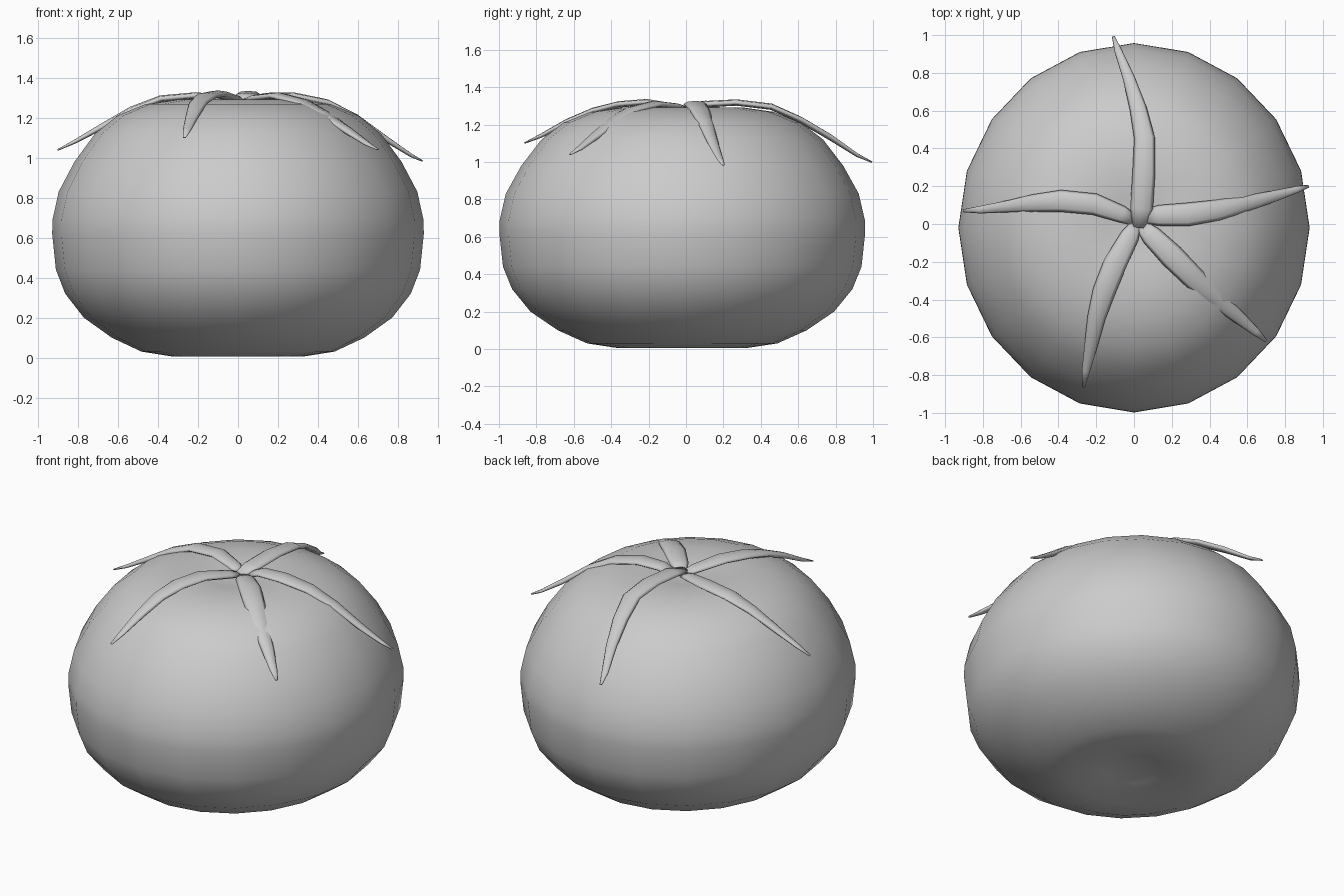
import bpy, bmesh, math
from mathutils import Vector


def mesh_object(name, rings, poles):
    """Skin closed rings of points, closing each end with a pole point."""
    bm = bmesh.new()
    loops = [[bm.verts.new(p) for p in ring] for ring in rings]
    n = len(loops[0])
    for a, b in zip(loops, loops[1:]):
        for i in range(n):
            j = (i + 1) % n
            bm.faces.new((a[i], a[j], b[j], b[i]))
    for loop, pole in ((loops[0], poles[0]), (loops[-1], poles[1])):
        v = bm.verts.new(pole)
        for i in range(n):
            bm.faces.new((loop[i], loop[(i + 1) % n], v))
    bmesh.ops.recalc_face_normals(bm, faces=bm.faces)
    me = bpy.data.meshes.new(name)
    bm.to_mesh(me)
    bm.free()
    for p in me.polygons:
        p.use_smooth = True
    ob = bpy.data.objects.new(name, me)
    bpy.context.collection.objects.link(ob)
    return ob


# Fruit: squashed 20-sided lathe with dimples at both ends
profile = [(0.17, 0.045), (0.35, 0.005), (0.52, 0.03), (0.68, 0.10),
           (0.83, 0.20), (0.93, 0.32), (0.98, 0.44), (1.0, 0.62),
           (0.998, 0.69), (0.965, 0.83), (0.88, 0.98), (0.77, 1.12),
           (0.65, 1.21), (0.50, 1.268), (0.33, 1.292), (0.17, 1.28)]
SIDES = 20
rings = [[(0.93 * r * math.cos(2 * math.pi * i / SIDES),
           0.978 * r * math.sin(2 * math.pi * i / SIDES) - 0.02, z)
          for i in range(SIDES)] for r, z in profile]
mesh_object("fruit", rings, [(0, -0.02, 0.07), (0, -0.02, 1.255)])


def sepal(name, path):
    """Flattened tapering leaf; path holds x, y, z of the top and half width."""
    pts = [Vector(p[:3]) for p in path]
    rings = []
    for i, p in enumerate(pts):
        t = (pts[min(i + 1, len(pts) - 1)] - pts[max(i - 1, 0)]).normalized()
        side = t.cross(Vector((0, 0, 1))).normalized()
        up = side.cross(t)
        w = path[i][3]
        h = min(0.017, w * 0.5)
        rings.append([p - up * h + side * w * math.cos(a) + up * h * math.sin(a)
                      for a in (k * math.pi / 4 for k in range(8))])
    centre = [sum(r, Vector()) / 8 for r in (rings[0], rings[-1])]
    mesh_object(name, rings, centre)


# Five sepals radiating from the top
sepal("sepal_back", [
    (0.025, -0.02, 1.305, .035), (0.04, 0.08, 1.325, .06), (0.052, 0.27, 1.335, .06),
    (0.055, 0.46, 1.312, .055), (0.02, 0.62, 1.24, .045), (-0.03, 0.78, 1.145, .032),
    (-0.085, 0.92, 1.045, .02), (-0.11, 0.995, 1.003, .008)])
sepal("sepal_right", [
    (0.06, 0.04, 1.30, .04), (0.13, 0.045, 1.325, .055), (0.28, 0.05, 1.327, .062),
    (0.45, 0.075, 1.292, .055), (0.60, 0.11, 1.215, .042), (0.75, 0.15, 1.105, .03),
    (0.87, 0.185, 1.02, .018), (0.925, 0.2, 0.987, .008)])
sepal("sepal_front_right", [
    (0.04, -0.01, 1.295, .035), (0.09, -0.06, 1.315, .055), (0.2, -0.17, 1.327, .065),
    (0.32, -0.29, 1.295, .06), (0.43, -0.39, 1.235, .05), (0.55, -0.49, 1.155, .037),
    (0.65, -0.575, 1.08, .022), (0.70, -0.62, 1.045, .008)])
sepal("sepal_front", [
    (0.01, 0.0, 1.295, .03), (-0.02, -0.06, 1.312, .05), (-0.10, -0.21, 1.337, .062),
    (-0.16, -0.36, 1.325, .06), (-0.2, -0.50, 1.29, .048), (-0.227, -0.64, 1.23, .036),
    (-0.255, -0.78, 1.15, .022), (-0.268, -0.865, 1.105, .008)])
sepal("sepal_left", [
    (0.0, 0.02, 1.295, .03), (-0.06, 0.05, 1.312, .045), (-0.21, 0.105, 1.328, .057),
    (-0.39, 0.122, 1.312, .058), (-0.54, 0.11, 1.255, .046), (-0.67, 0.093, 1.18, .032),
    (-0.82, 0.075, 1.09, .02), (-0.905, 0.07, 1.042, .008)])
